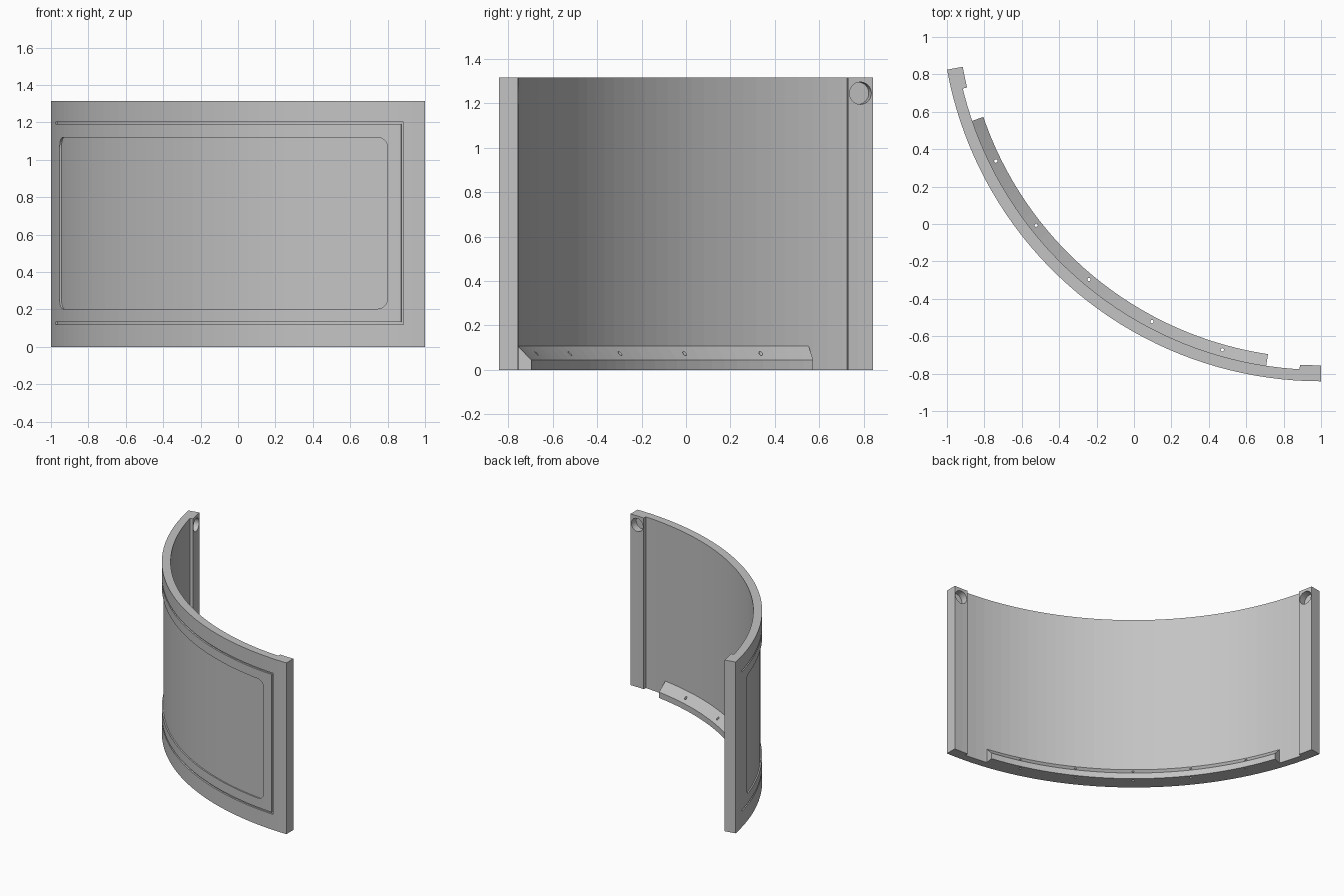
import bpy, bmesh, math
from mathutils import Matrix, Vector

if "Cube" in bpy.data.objects:
    bpy.data.objects.remove(bpy.data.objects["Cube"], do_unlink=True)

# Main dimensions (angles in degrees, measured from the +x end of the arc)
SPAN, HEIGHT = 79.6, 1.315
R_OUT, R_IN, R_BLOCK, R_LEDGE = 2.033, 1.972, 1.948, 1.909
CENTRE_Y = R_OUT - 0.841
STEP = SPAN / 40

grey = bpy.data.materials.new("light grey")
grey.use_nodes = True
grey.diffuse_color = (0.55, 0.55, 0.55, 1)
grey.node_tree.nodes["Principled BSDF"].inputs["Base Color"].default_value = (0.55, 0.55, 0.55, 1)


def place(angle, r, z):
    a = math.radians(angle)
    return Vector((1 - r * math.sin(a), CENTRE_Y - r * math.cos(a), z))


def finish(bm, name):
    bmesh.ops.recalc_face_normals(bm, faces=bm.faces)
    mesh = bpy.data.meshes.new(name)
    bm.to_mesh(mesh)
    bm.free()
    mesh.materials.append(grey)
    obj = bpy.data.objects.new(name, mesh)
    bpy.context.collection.objects.link(obj)
    return obj


def sweep(name, a0, a1, profile, extra=()):
    """Sweep a closed (radius, z) profile around the arc from a0 to a1."""
    stations = {a0, a1, *extra}
    stations |= {i * STEP for i in range(41) if a0 + 0.01 < i * STEP < a1 - 0.01}
    bm = bmesh.new()
    rings = [[bm.verts.new(place(a, r, z)) for r, z in profile(a)] for a in sorted(stations)]
    for p, q in zip(rings, rings[1:]):
        for i in range(len(p)):
            j = (i + 1) % len(p)
            bm.faces.new((p[i], p[j], q[j], q[i]))
    bm.faces.new(rings[0])
    bm.faces.new(rings[-1])
    return finish(bm, name)


def bar(name, a0, a1, r0, r1, z0, z1):
    return sweep(name, a0, a1, lambda a: [(r0, z0), (r1, z0), (r1, z1), (r0, z1)])


def cylinder(name, centre, axis, radius, depth, sides):
    bm = bmesh.new()
    turn = Vector(axis).to_track_quat("Z", "Y").to_matrix().to_4x4()
    bmesh.ops.create_cone(bm, cap_ends=True, segments=sides, radius1=radius, radius2=radius,
                          depth=depth, matrix=Matrix.Translation(centre) @ turn)
    return finish(bm, name)


def combine(target, tool, operation):
    mod = target.modifiers.new(operation.lower(), "BOOLEAN")
    mod.operation, mod.solver, mod.object = operation, "EXACT", tool
    bpy.context.view_layer.objects.active = target
    bpy.ops.object.modifier_apply(modifier=mod.name)
    bpy.data.objects.remove(tool, do_unlink=True)


# Curved wall
panel = bar("curved_panel", 0, SPAN, R_IN, R_OUT, 0, HEIGHT)

# Thickened end blocks
BLOCK = 3.33
for a0, a1 in ((0, BLOCK), (SPAN - BLOCK, SPAN)):
    combine(panel, bar("end_block", a0, a1, R_BLOCK, 2.0, 0, HEIGHT), "UNION")

# Sloped ledge along the inside bottom edge
ledge = [(2.0, 0), (R_LEDGE, 0), (R_LEDGE, 0.045), (R_IN, 0.108), (2.0, 0.108)]
combine(panel, sweep("ledge", 8.55, SPAN - 8.55, lambda a: ledge), "UNION")

# Rectangular groove on the outer face
G, GW, Z0, Z1 = 3.24, 0.36, 0.119, 1.203
W, DEPTH = 0.013, R_OUT - 0.012
for a0, a1, z0, z1 in ((G, SPAN - G, Z0, Z0 + W), (G, SPAN - G, Z1 - W, Z1),
                       (G, G + GW, Z0, Z1), (SPAN - G - GW, SPAN - G, Z0, Z1)):
    combine(panel, bar("groove_cutter", a0, a1, DEPTH, 2.1, z0, z1), "DIFFERENCE")

# Shallow round-cornered recess inside the groove
P0, P1, LOW, HIGH, CORNER = 5.65, SPAN - 5.65, 0.203, 1.12, 0.055
CORNER_ANGLE = math.degrees(CORNER / R_OUT)


def recess_profile(a):
    d = max(0, 1 - min(a - P0, P1 - a) / CORNER_ANGLE)
    inset = CORNER * (1 - math.sqrt(max(0, 1 - d * d)))
    r = R_OUT - 0.010
    return [(r, LOW + inset), (2.1, LOW + inset), (2.1, HIGH - inset), (r, HIGH - inset)]


corner_steps = [CORNER_ANGLE * (1 - math.cos(math.radians(t))) for t in (15, 30, 45, 60, 75, 90)]
extra = [P0 + c for c in corner_steps] + [P1 - c for c in corner_steps]
combine(panel, sweep("recess_cutter", P0, P1, recess_profile, extra), "DIFFERENCE")

# Round sockets near the top of the end blocks
for a in (BLOCK / 2, SPAN - BLOCK / 2):
    axis = place(a, 1, 0) - place(a, 0, 0)
    combine(panel, cylinder("socket_cutter", place(a, 1.953, 1.245), axis, 0.05, 0.1, 32), "DIFFERENCE")

# Vertical screw holes through the ledge
for i in range(-2, 3):
    centre = place(SPAN / 2 + i * 12, 1.938, 0.05)
    combine(panel, cylinder("screw_hole_cutter", centre, (0, 0, 1), 0.009, 0.3, 12), "DIFFERENCE")
